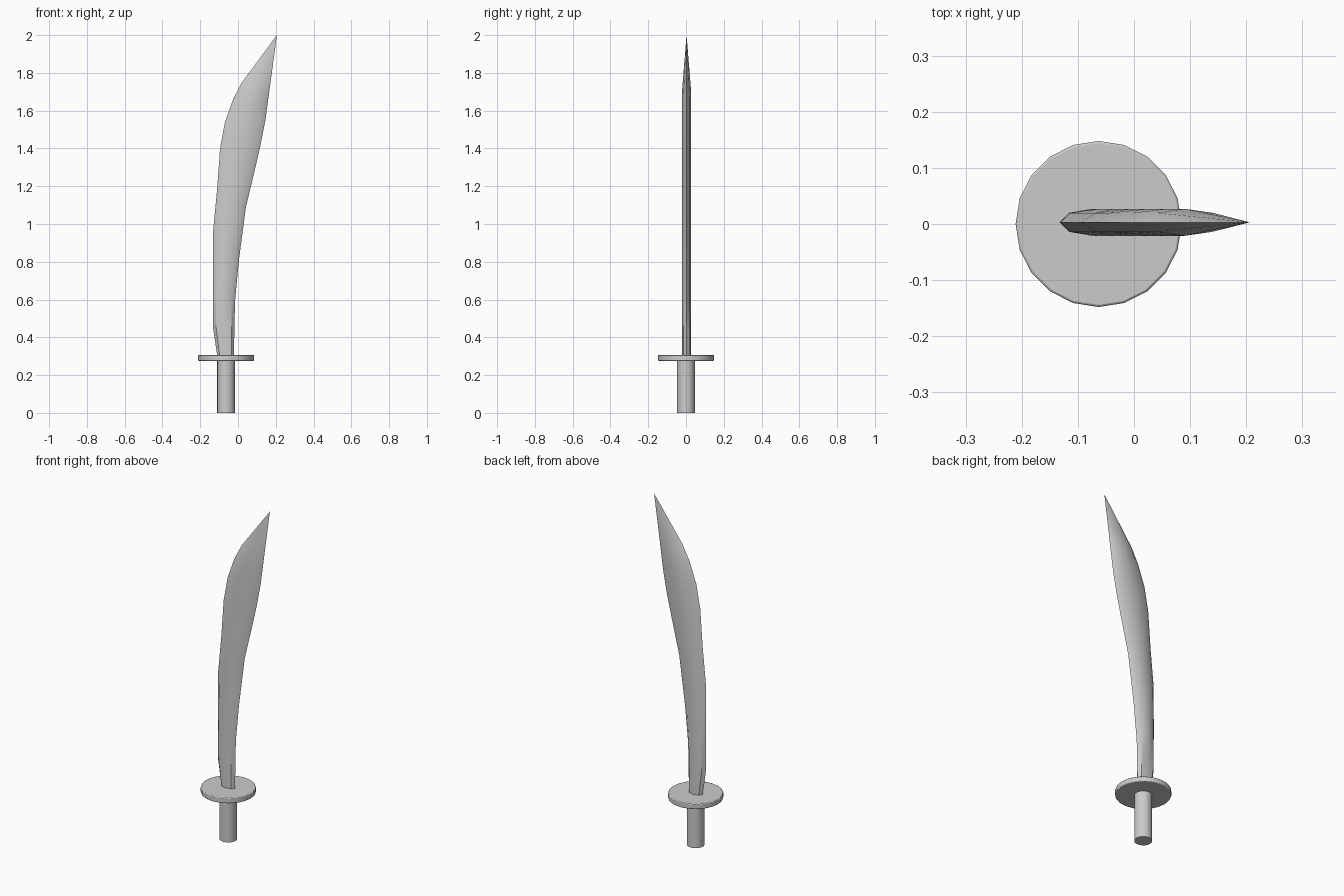
import bpy, bmesh, math

if "Cube" in bpy.data.objects:
    bpy.data.objects.remove(bpy.data.objects["Cube"])

CX = -0.063  # handle axis


def smooth(ob):
    bpy.ops.object.select_all(action='DESELECT')
    ob.select_set(True)
    bpy.context.view_layer.objects.active = ob
    bpy.ops.object.shade_smooth_by_angle(angle=math.radians(35))


def cylinder(name, radius, z0, z1, bevel=0.0):
    bpy.ops.mesh.primitive_cylinder_add(vertices=20, radius=radius, depth=z1 - z0,
                                        location=(CX, 0, (z0 + z1) / 2))
    ob = bpy.context.object
    ob.name = name
    if bevel:
        mod = ob.modifiers.new("Bevel", 'BEVEL')
        mod.width = bevel
        mod.segments = 2
    smooth(ob)
    return ob


# Grip and round guard
cylinder("handle", 0.047, 0.0, 0.28)
cylinder("guard", 0.148, 0.276, 0.307, 0.004)

# Blade: flattened eight-sided rings between back edge and cutting edge
# (left x, left z, right x, right z)
rings = [(-0.108, 0.290, -0.022, 0.290),
         (-0.132, 0.450, -0.019, 0.440),
         (-0.133, 0.700, -0.016, 0.590),
         (-0.132, 0.960, 0.005, 0.810),
         (-0.111, 1.180, 0.042, 1.090),
         (-0.095, 1.400, 0.090, 1.290),
         (-0.069, 1.540, 0.120, 1.420),
         (-0.026, 1.660, 0.145, 1.550),
         (0.021, 1.750, 0.160, 1.660)]
TIP = (0.206, 0.003, 2.0)
SIDES, HALF_THICK = 8, 0.024

bm = bmesh.new()
loops = []
for lx, lz, rx, rz in rings:
    loop = []
    for i in range(SIDES):
        a = 2 * math.pi * i / SIDES
        t = (1 + math.cos(a)) / 2
        loop.append(bm.verts.new((lx + (rx - lx) * t,
                                  0.003 + HALF_THICK * math.sin(a),
                                  lz + (rz - lz) * t)))
    loops.append(loop)
tip = bm.verts.new(TIP)
bm.faces.new(loops[0])
for lo, hi in zip(loops, loops[1:]):
    for i in range(SIDES):
        j = (i + 1) % SIDES
        bm.faces.new((lo[i], lo[j], hi[j], hi[i]))
for i in range(SIDES):
    bm.faces.new((loops[-1][i], loops[-1][(i + 1) % SIDES], tip))
bmesh.ops.recalc_face_normals(bm, faces=bm.faces)
mesh = bpy.data.meshes.new("blade")
bm.to_mesh(mesh)
bm.free()
blade = bpy.data.objects.new("blade", mesh)
bpy.context.collection.objects.link(blade)
smooth(blade)
